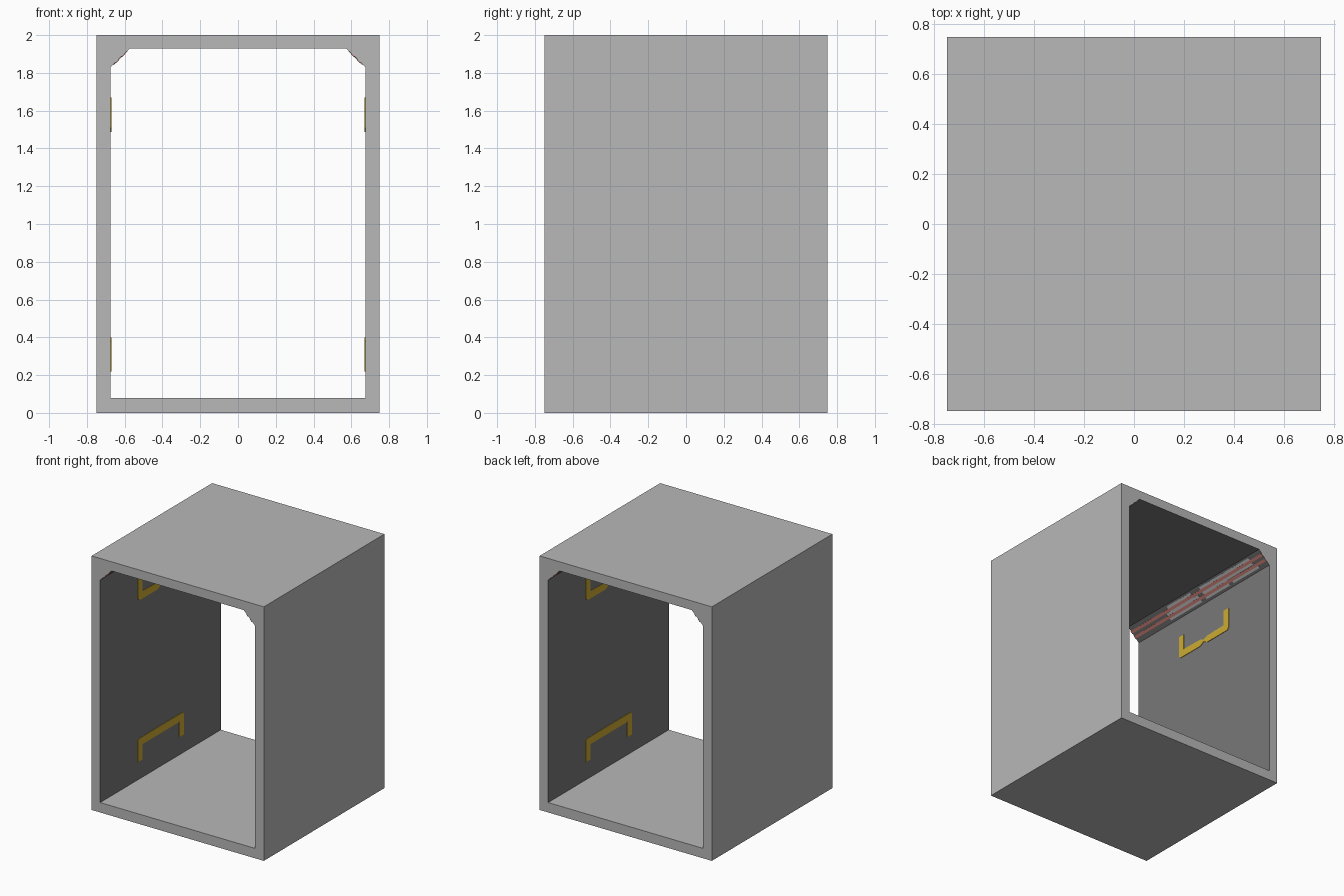
import bpy, bmesh, math
from mathutils import Matrix, Vector

if "Cube" in bpy.data.objects:
    bpy.data.objects.remove(bpy.data.objects["Cube"])


def material(name, rgb):
    m = bpy.data.materials.new(name)
    m.diffuse_color = (*rgb, 1)
    m.use_nodes = True
    m.node_tree.nodes["Principled BSDF"].inputs["Base Color"].default_value = m.diffuse_color
    return m


GREY = material("concrete_grey", (0.48, 0.48, 0.48))
DARK = material("dark_lining", (0.195, 0.19, 0.19))
TRIM = material("dark_trim", (0.13, 0.13, 0.13))
PALE = material("pale_panel", (0.44, 0.44, 0.44))
RED = material("faded_red", (0.50, 0.17, 0.145))
YELLOW = material("marking_yellow", (0.61, 0.41, 0.035))


def finish(bm, name, mats):
    bmesh.ops.recalc_face_normals(bm, faces=bm.faces)
    mesh = bpy.data.meshes.new(name)
    bm.to_mesh(mesh)
    bm.free()
    ob = bpy.data.objects.new(name, mesh)
    for m in mats:
        mesh.materials.append(m)
    bpy.context.collection.objects.link(ob)
    return ob


# Corridor shell: frame profile swept along y
bm = bmesh.new()
o = [bm.verts.new((x, -0.75, z)) for x, z in
     [(-0.75, 0), (0.75, 0), (0.75, 2), (-0.75, 2)]]
i = [bm.verts.new((x, -0.75, z)) for x, z in
     [(-0.675, 0.078), (0.675, 0.078), (0.675, 1.83),
      (0.575, 1.928), (-0.575, 1.928), (-0.675, 1.83)]]
ring = [bm.faces.new(f) for f in (
    (o[0], o[1], i[1], i[0]),
    (o[1], o[2], i[3], i[2], i[1]),
    (o[2], o[3], i[4], i[3]),
    (o[3], o[0], i[0], i[5], i[4]))]
geom = bmesh.ops.extrude_face_region(bm, geom=ring, use_keep_orig=True)["geom"]
bmesh.ops.translate(bm, vec=(0, 1.5, 0),
                    verts=[g for g in geom if isinstance(g, bmesh.types.BMVert)])
bmesh.ops.recalc_face_normals(bm, faces=bm.faces)
# Lining colours: walls and ceiling dark, sloped corners darker, floor plain
for f in bm.faces:
    c, n = f.calc_center_median(), f.normal
    inside = abs(c.x) < 0.7 and 0.03 < c.z < 1.96 and abs(n.y) < 0.5
    if inside and n.z < 0.5:
        f.material_index = 2 if 0.3 < abs(n.x) < 0.9 else 1
finish(bm, "corridor_shell", [GREY, DARK, TRIM])


def surface(origin, u, v):
    """Matrix that places a flat outline on a surface facing u x v."""
    u, v = Vector(u).normalized(), Vector(v).normalized()
    m = Matrix((u, v, u.cross(v))).transposed().to_4x4()
    m.translation = origin
    return m


WALL = surface((-0.675, 0, 0), (0, 1, 0), (0, 0, 1))
SLOPE = surface((-0.675, 0, 1.83), (0, 1, 0), (0.1, 0, 0.098))


def plate_pair(name, outline, place, thick, mat):
    """Thin painted plate, plus its half-turned copy on the other side."""
    bm = bmesh.new()
    face = bm.faces.new([bm.verts.new((a, b, 0)) for a, b in outline])
    geom = bmesh.ops.extrude_face_region(bm, geom=[face], use_keep_orig=True)["geom"]
    bmesh.ops.translate(bm, vec=(0, 0, thick),
                        verts=[g for g in geom if isinstance(g, bmesh.types.BMVert)])
    bmesh.ops.transform(bm, matrix=place, verts=bm.verts)
    ob = finish(bm, name + "_left", [mat])
    twin = ob.copy()
    twin.name = name + "_right"
    twin.rotation_euler.z = math.pi
    bpy.context.collection.objects.link(twin)


def rect(a0, a1, b0, b1):
    return [(a0, b0), (a1, b0), (a1, b1), (a0, b1)]


# Yellow bracket markings: half outlines mirrored about the middle
def bracket(bar, tip, pinch):
    s = 1 if tip > bar else -1
    half = [(0.285, tip), (0.23, tip), (0.23, bar + 0.06 * s)]
    low = [(0.27, bar), (0.285, bar + 0.02 * s)]
    if pinch:
        half += [(0.04, bar + 0.055 * s), (0.0, bar + 0.04 * s)]
        low = [(0.0, bar + 0.022 * s), (0.04, bar)] + low
        left = [(-a, b) for a, b in reversed(half[:-1])]
        left += [(-a, b) for a, b in reversed(low[1:])]
        return half + left + low[:1] + low[1:]
    return half + [(-a, b) for a, b in reversed(half)] \
        + [(-a, b) for a, b in reversed(low)] + low


plate_pair("lower_marking", bracket(0.40, 0.22, False), WALL, 0.004, YELLOW)
plate_pair("upper_marking", bracket(1.487, 1.67, True), WALL, 0.004, YELLOW)

# Pale panels and red pipes painted on the sloped corners
for k, (a0, a1, b0, b1) in enumerate([
        (0.28, 0.62, 0.065, 0.125), (0.05, 0.32, 0.02, 0.125),
        (-0.36, 0.0, 0.02, 0.08), (0.36, 0.66, 0.02, 0.05),
        (-0.32, -0.05, 0.08, 0.125)]):
    plate_pair(f"slope_panel_{k}", rect(a0, a1, b0, b1), SLOPE, 0.002 + 0.0003 * k, PALE)
for k, b in enumerate((0.038, 0.083)):
    plate_pair(f"red_stripe_{k}", rect(-0.75, 0.75, b, b + 0.022), SLOPE, 0.005, RED)
